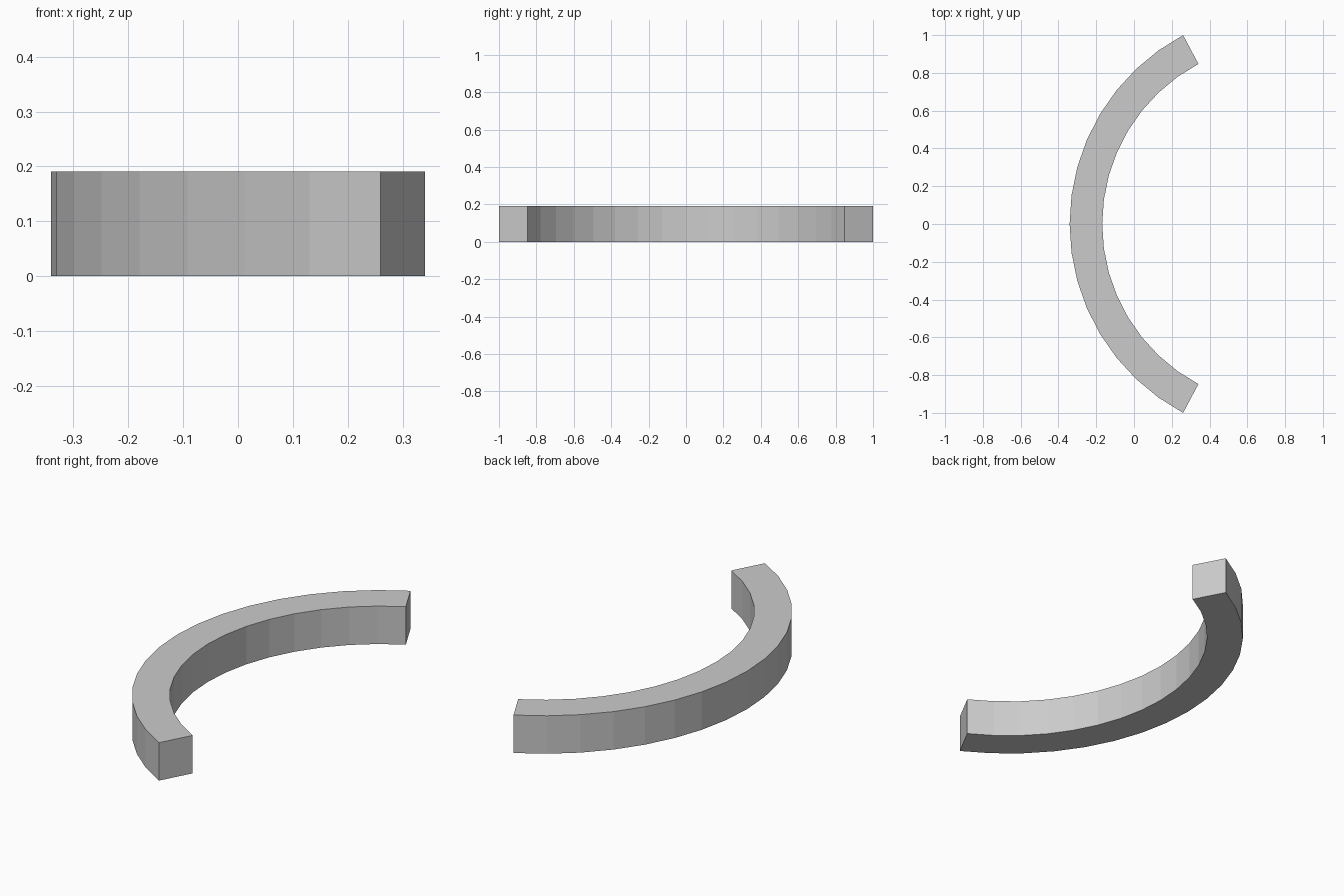
import bpy, bmesh
from math import sin, cos, radians
from mathutils import Vector

if "Cube" in bpy.data.objects:
    bpy.data.objects.remove(bpy.data.objects["Cube"])

HALF_ANGLE = radians(62)
SEGMENTS = 16
OUTER, INNER = 1.1326, 0.96
HEIGHT = 0.191
CENTRE_X = (OUTER + INNER * cos(HALF_ANGLE)) / 2


def arc(radius):
    """Points along the arc, bulging towards -x."""
    angles = [HALF_ANGLE * (2 * i / SEGMENTS - 1) for i in range(SEGMENTS + 1)]
    return [Vector((CENTRE_X - radius * cos(a), radius * sin(a), 0)) for a in angles]


# Curved bar: flat arc outline extruded upwards
bm = bmesh.new()
outline = arc(OUTER) + arc(INNER)[::-1]
base = bm.faces.new([bm.verts.new(p) for p in outline])
top = bmesh.ops.extrude_face_region(bm, geom=[base], use_keep_orig=True)
bmesh.ops.translate(bm, vec=(0, 0, HEIGHT),
                    verts=[v for v in top["geom"] if isinstance(v, bmesh.types.BMVert)])
bmesh.ops.recalc_face_normals(bm, faces=bm.faces)

mesh = bpy.data.meshes.new("curved_bar")
bm.to_mesh(mesh)
bm.free()
bpy.context.collection.objects.link(bpy.data.objects.new("curved_bar", mesh))
